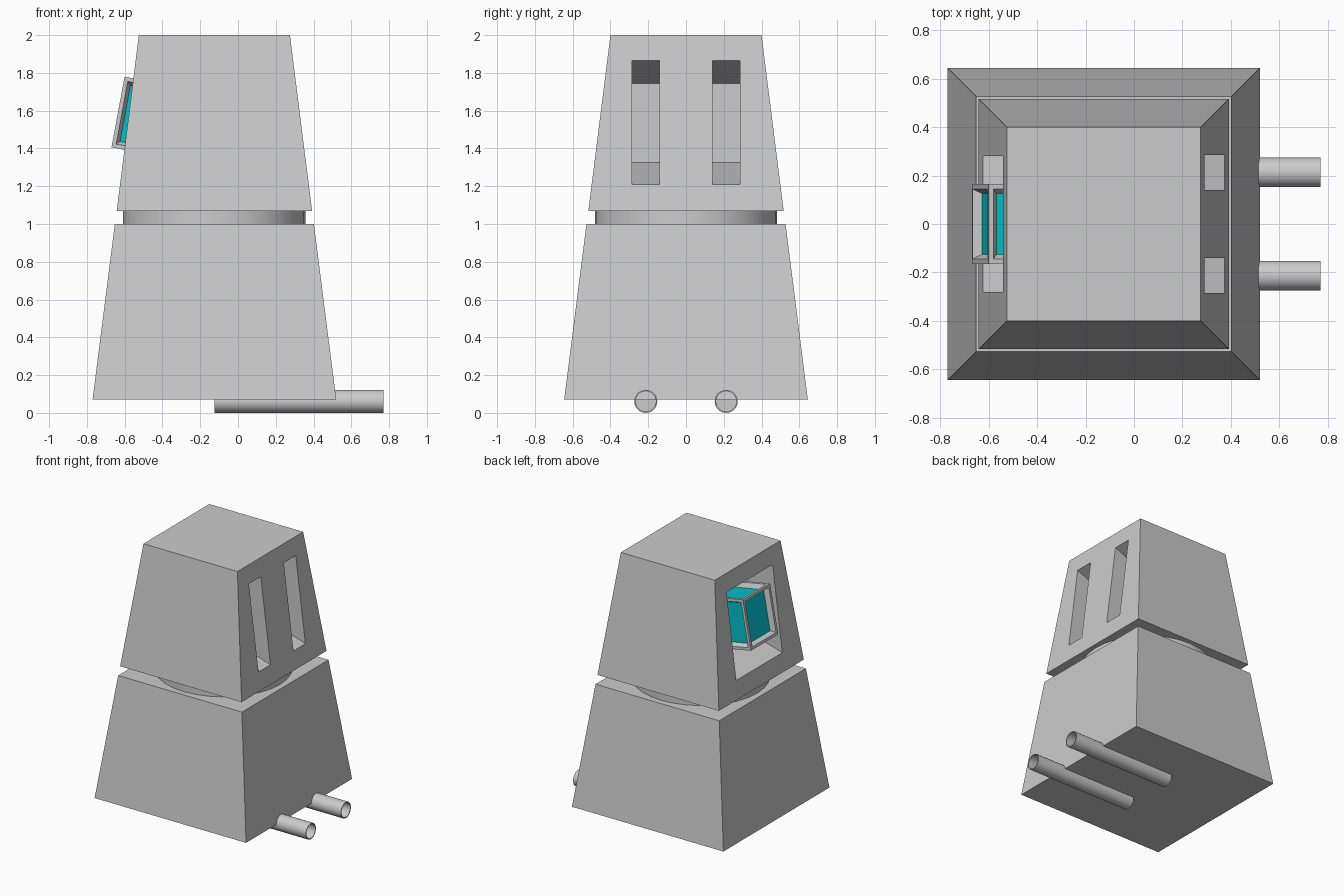
import bpy, bmesh
from math import radians, pi
from mathutils import Matrix, Vector

if "Cube" in bpy.data.objects:
    bpy.data.objects.remove(bpy.data.objects["Cube"])

CX = -0.125  # body axis


def make(name, bm):
    bmesh.ops.recalc_face_normals(bm, faces=bm.faces)
    me = bpy.data.meshes.new(name)
    bm.to_mesh(me)
    bm.free()
    ob = bpy.data.objects.new(name, me)
    bpy.context.collection.objects.link(ob)
    return ob


def activate(ob):
    bpy.ops.object.select_all(action='DESELECT')
    ob.select_set(True)
    bpy.context.view_layer.objects.active = ob


def frustum(name, z0, z1, half0, half1):
    bm = bmesh.new()
    bmesh.ops.create_cube(bm, size=2)
    for v in bm.verts:
        h, z = (half1, z1) if v.co.z > 0 else (half0, z0)
        v.co = (CX + v.co.x * h, v.co.y * h, z)
    return make(name, bm)


def tube(name, radius, depth, matrix, bore=None):
    bm = bmesh.new()
    bmesh.ops.create_cone(bm, cap_ends=True, segments=32, radius1=radius,
                          radius2=radius, depth=depth, matrix=matrix)
    if bore:  # hollow the outer end
        end = [max(bm.faces, key=lambda f: f.calc_center_median().x)]
        bmesh.ops.inset_individual(bm, faces=end, thickness=0.007)
        bmesh.ops.inset_individual(bm, faces=end, thickness=0.0005, depth=-bore)
    ob = make(name, bm)
    activate(ob)
    bpy.ops.object.shade_smooth_by_angle(angle=radians(30))
    return ob


def cut_recess(target, profile, y0, y1):
    """Subtract an x-z profile swept from y0 to y1."""
    bm = bmesh.new()
    face = bm.faces.new([bm.verts.new((x, y0, z)) for x, z in profile])
    ext = bmesh.ops.extrude_face_region(bm, geom=[face])
    bmesh.ops.translate(bm, vec=(0, y1 - y0, 0),
                        verts=[g for g in ext['geom'] if isinstance(g, bmesh.types.BMVert)])
    cutter = make("recess_cutter", bm)
    cutter.hide_render = True
    mod = target.modifiers.new("recess", 'BOOLEAN')
    mod.operation, mod.solver, mod.object = 'DIFFERENCE', 'EXACT', cutter
    activate(target)
    bpy.ops.object.modifier_apply(modifier=mod.name)
    bpy.data.objects.remove(cutter)


# Body, neck and head
frustum("lower_body", 0.07, 1.0, 0.645, 0.527)
tube("neck", 0.483, 0.11, Matrix.Translation((CX, 0, 1.035)))
head = frustum("head", 1.07, 2.0, 0.517, 0.40)

# Two narrow slots on the right, one wide window on the left
slot = [(0.0, 1.325), (0.6, 1.14), (0.6, 1.991), (0.0, 1.745)]
cut_recess(head, slot, -0.285, -0.14)
cut_recess(head, slot, 0.14, 0.285)
window = [(-0.23, 1.325), (-0.85, 1.143), (-0.85, 1.984), (-0.23, 1.745)]
cut_recess(head, window, -0.28, 0.28)

# Tilted lens box with recessed coloured panes
cyan = bpy.data.materials.new("cyan_glass")
cyan.diffuse_color = (0.0, 0.55, 0.62, 1)
cyan.use_nodes = True
cyan.node_tree.nodes["Principled BSDF"].inputs["Base Color"].default_value = cyan.diffuse_color
bm = bmesh.new()
bmesh.ops.create_cube(bm, size=1)
bmesh.ops.scale(bm, vec=(0.33, 0.33, 0.38), verts=bm.verts)
panes = list(bm.faces)
bmesh.ops.inset_individual(bm, faces=panes, thickness=0.03)
bmesh.ops.inset_individual(bm, faces=panes, thickness=0.025, depth=-0.035)
for f in panes:
    f.material_index = 1
lens = make("lens_box", bm)
lens.data.materials.append(None)
lens.data.materials.append(cyan)
lens.location = Vector((-0.473, 0, 1.5625))
lens.rotation_euler.y = radians(10.5)

# Twin pipes under the body
for side, y in (("front", -0.213), ("back", 0.213)):
    tube(side + "_pipe", 0.061, 0.895,
         Matrix.Translation((0.3225, y, 0.061)) @ Matrix.Rotation(pi / 2, 4, 'Y'), bore=0.85)
